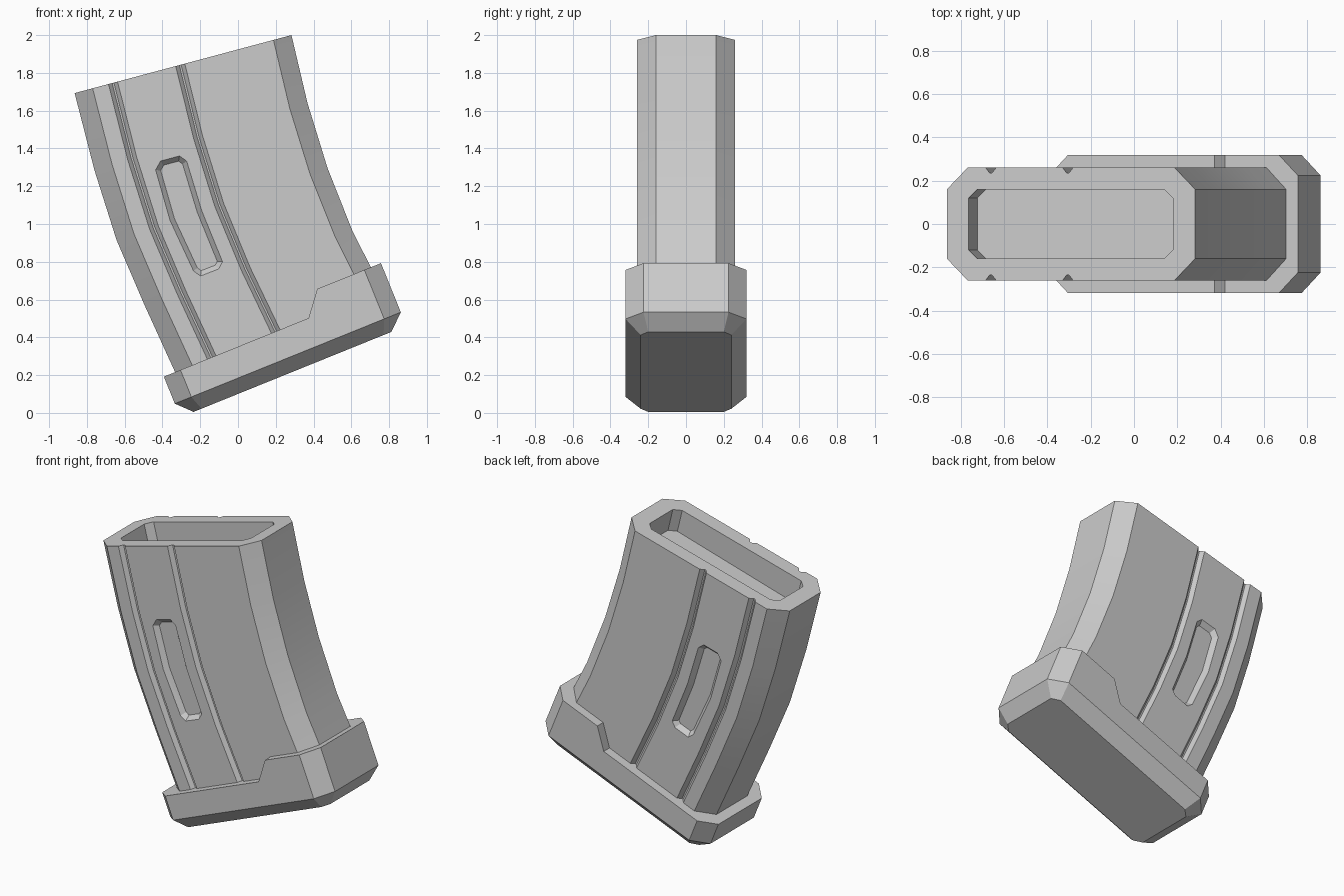
import bpy, bmesh
from math import radians
from mathutils import Vector

cube = bpy.data.objects.get("Cube")
if cube:
    bpy.data.objects.remove(cube, do_unlink=True)

GREY = 0.6
metal = bpy.data.materials.new("plain_grey")
metal.use_nodes = True
metal.diffuse_color = (GREY, GREY, GREY, 1)
metal.node_tree.nodes["Principled BSDF"].inputs["Base Color"].default_value = (GREY, GREY, GREY, 1)


def loft(name, rings, end_cap=None):
    """Skin closed rings of points; end_cap lists index groups for a split last cap."""
    bm = bmesh.new()
    rows = [[bm.verts.new(p) for p in ring] for ring in rings]
    n = len(rows[0])
    for a, b in zip(rows, rows[1:]):
        for i in range(n):
            j = (i + 1) % n
            bm.faces.new((a[i], a[j], b[j], b[i]))
    bm.faces.new(rows[0])
    for group in end_cap or [range(n)]:
        bm.faces.new([rows[-1][i] for i in group])
    bmesh.ops.recalc_face_normals(bm, faces=bm.faces)
    mesh = bpy.data.meshes.new(name)
    bm.to_mesh(mesh)
    bm.free()
    mesh.materials.append(metal)
    obj = bpy.data.objects.new(name, mesh)
    bpy.context.collection.objects.link(obj)
    return obj


def select(obj):
    bpy.ops.object.select_all(action='DESELECT')
    obj.select_set(True)
    bpy.context.view_layer.objects.active = obj


def cut(target, cutter):
    cutter.hide_render = True
    mod = target.modifiers.new("cut", 'BOOLEAN')
    mod.operation, mod.solver, mod.object = 'DIFFERENCE', 'EXACT', cutter
    select(target)
    bpy.ops.object.modifier_apply(modifier=mod.name)
    bpy.data.objects.remove(cutter, do_unlink=True)


def octagon(a, b, half, cu, cy):
    """Chamfered rectangle from a to b, as (u, y) pairs."""
    near = [(a, -half + cy), (a + cu, -half), (b - cu, -half), (b, -half + cy)]
    return near + [(u, -y) for u, y in reversed(near)]


# Curved body: cross-sections between the two side edges, top to bottom
left = [(-.865, 1.693), (-.76, 1.285), (-.643, .915), (-.495, .571), (-.31, .165)]
right = [(.283, 2.0), (.368, 1.64), (.474, 1.296), (.606, .963), (.79, .60)]
sections = [(Vector(a), Vector(b)) for a, b in zip(left, right)]


def at(section, t, y):
    p = section[0].lerp(section[1], t)
    return (p.x, y, p.y)


HALF = .26
near = [(0, -.16), (.083, -HALF)]
for centre in (.177, .487):                       # V-shaped grooves
    near += [(centre - .021, -HALF), (centre - .004, -HALF + .025),
             (centre + .004, -HALF + .025), (centre + .021, -HALF)]
near += [(.917, -HALF), (1, -.16)]
outline = near + [(t, -y) for t, y in reversed(near)]
body = loft("curved_body", [[at(s, t, y) for t, y in outline] for s in sections])

# Open top recess
opening = octagon(.087, .91, .16, .035, .04)


def along(s):
    return tuple(sections[0][k].lerp(sections[1][k], s) for k in (0, 1))


cut(body, loft("opening_cutter", [[at(along(s), t, y) for t, y in opening] for s in (-.1, .4)]))

# Long slots with sloped walls, one on each broad side
slot = [Vector(p) for p in (
    (-.436, 1.286), (-.41, 1.333), (-.31, 1.36), (-.272, 1.333), (-.192, 1.07),
    (-.082, .80), (-.103, .762), (-.198, .725), (-.235, .751), (-.36, 1.02))]


def inset(points, d):
    result = []
    for i, p in enumerate(points):
        e1 = (p - points[i - 1]).normalized()
        e2 = (points[(i + 1) % len(points)] - p).normalized()
        n1, n2 = Vector((e1.y, -e1.x)), Vector((e2.y, -e2.x))
        result.append(p + (n1 + n2) * (d / (1 + n1.dot(n2))))
    return result


for side in (-1, 1):
    rings = [[(p.x, side * y, p.y) for p in inset(slot, d)]
             for y, d in ((HALF + .02, -.017), (HALF - .03, .025))]
    cut(body, loft("slot_cutter", rings))

# Tilted base with chamfered bottom and a stepped rim
U, V = Vector((.927, 0, .375)), Vector((-.375, 0, .927))
STEP_A, STEP_B = .534, .635


def base_ring(a, b, half, cu, cy, height):
    pts = octagon(a, b, half, cu, cy)
    pts[2:2] = [(STEP_A, -half), (STEP_B, -half)]
    pts[8:8] = [(STEP_B, half), (STEP_A, half)]
    return [U * u + Vector((0, y, 0)) + V * height(u) for u, y in pts]


base = loft("base_plate", [
    base_ring(-.216, .914, .24, .045, .04, lambda u: .093),
    base_ring(-.292, .999, .32, .095, .095, lambda u: .171),
    base_ring(-.292, .999, .32, .095, .095, lambda u: .325 if u <= STEP_A else .451),
], end_cap=[(0, 1, 2, 9, 10, 11), (2, 3, 8, 9), (3, 4, 5, 6, 7, 8)])

for obj in (body, base):
    select(obj)
    bpy.ops.object.shade_smooth_by_angle(angle=radians(20))
